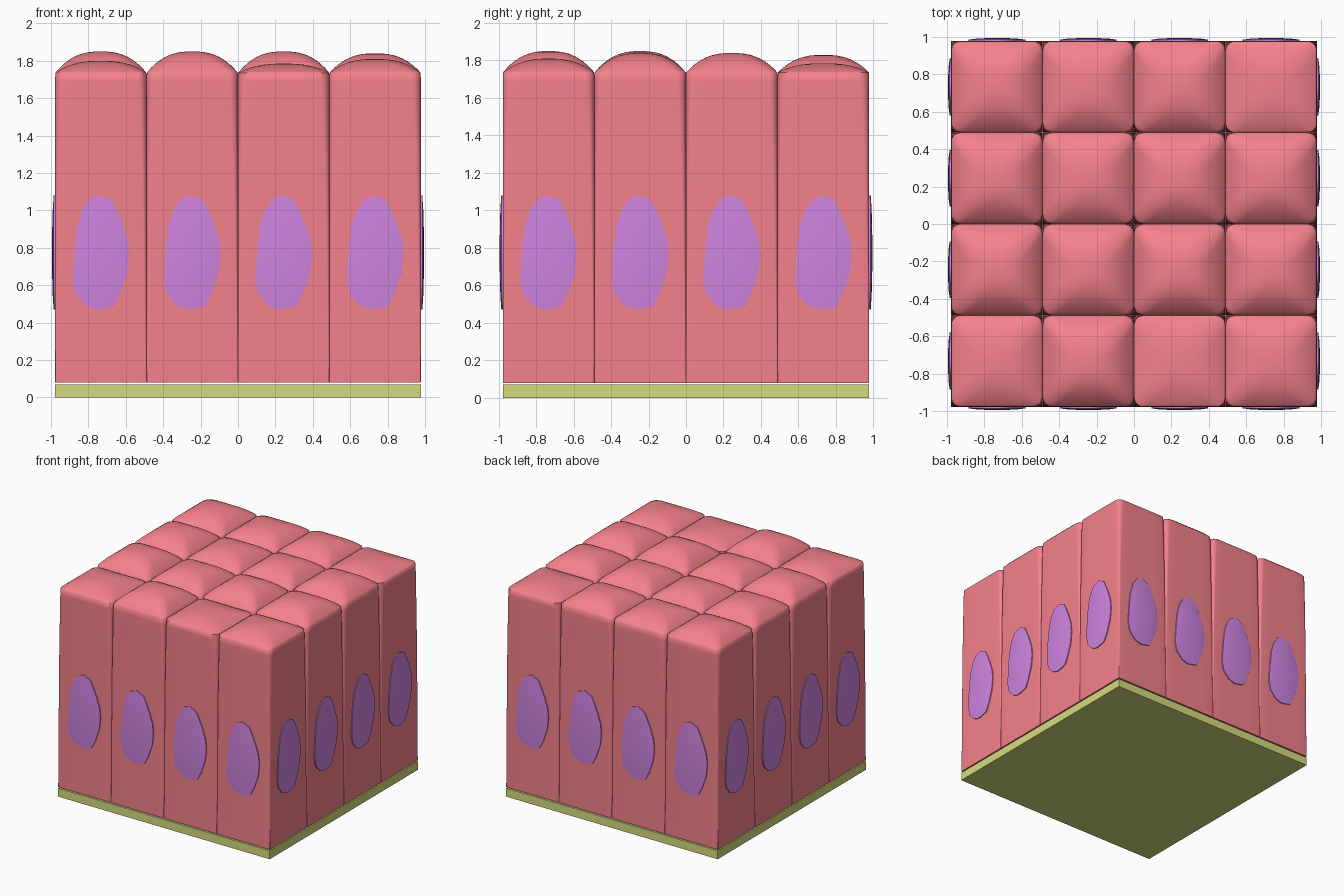
import bpy, bmesh, math
from mathutils import Matrix, Vector

if "Cube" in bpy.data.objects:
    bpy.data.objects.remove(bpy.data.objects["Cube"])

N = 4
HALF = 0.2444
PITCH = 0.4888
CENTRES = [(i - 1.5) * PITCH for i in range(N)]
EDGE = 2 * PITCH

# dome heights, front row first
HEIGHTS = [(1.80, 1.85, 1.785, 1.81), (1.85, 1.84, 1.85, 1.84),
           (1.84, 1.83, 1.84, 1.84), (1.83, 1.82, 1.83, 1.785)]


def material(name, rgb):
    m = bpy.data.materials.new(name)
    m.diffuse_color = (*rgb, 1)
    m.use_nodes = True
    m.node_tree.nodes["Principled BSDF"].inputs["Base Color"].default_value = m.diffuse_color
    return m


PINK = material("cell_pink", (0.91, 0.22, 0.26))
PURPLE = material("nucleus_purple", (0.62, 0.23, 0.74))
OLIVE = material("membrane_olive", (0.66, 0.71, 0.21))


def loft(name, rings, mat, angle, tip=None):
    """Skin a stack of equal-length rings; close the start, and the end with a cap or tip."""
    bm = bmesh.new()
    rows = [[bm.verts.new(p) for p in r] for r in rings]
    n = len(rows[0])
    for a, b in zip(rows, rows[1:]):
        for k in range(n):
            bm.faces.new((a[k], a[(k + 1) % n], b[(k + 1) % n], b[k]))
    bm.faces.new(rows[0][::-1])
    if tip is None:
        bm.faces.new(rows[-1])
    else:
        t = bm.verts.new(tip)
        for k in range(n):
            bm.faces.new((rows[-1][k], rows[-1][(k + 1) % n], t))
    bmesh.ops.recalc_face_normals(bm, faces=bm.faces)
    me = bpy.data.meshes.new(name)
    bm.to_mesh(me)
    bm.free()
    me.materials.append(mat)
    ob = bpy.data.objects.new(name, me)
    bpy.context.collection.objects.link(ob)
    bpy.ops.object.select_all(action='DESELECT')
    ob.select_set(True)
    bpy.context.view_layer.objects.active = ob
    bpy.ops.object.shade_smooth_by_angle(angle=math.radians(angle))
    return ob


def rounded_square(half, radius, z):
    """Square ring with rounded corners and a few points along each side."""
    pts = []
    c = half - radius
    for q in range(4):
        rot = Matrix.Rotation(q * math.pi / 2, 3, 'Z')
        for s in (-0.6, -0.2, 0.2, 0.6):
            pts.append(rot @ Vector((half, s * c, z)))
        for k in range(7):
            a = k * math.pi / 12
            pts.append(rot @ Vector((c + radius * math.cos(a), c + radius * math.sin(a), z)))
    return pts


def cell(name, x, y, top):
    # column walls, corners softening upward
    rings = [rounded_square(HALF, r, z) for z, r in
             ((0.08, 0.005), (0.6, 0.012), (1.2, 0.025), (1.6, 0.04), (1.69, 0.045))]
    # domed apical surface
    base = 1.735
    rings.append(rounded_square(HALF - 0.001, 0.05, base))
    for t in (0.96, 0.9, 0.82, 0.72, 0.6, 0.46, 0.3, 0.14):
        half = HALF * t
        r = half * (0.2 + 0.75 * (1 - t))
        rings.append(rounded_square(half, r, base + (top - base) * (1 - t ** 2.6)))
    ob = loft(name, rings, PINK, 60, (0, 0, top))
    ob.location = (x, y, 0)


# egg-like nucleus outline: (sideways, height)
OUTLINE = [(-0.02, 0.47), (0.07, 0.49), (0.105, 0.56), (0.14, 0.66), (0.152, 0.76),
           (0.145, 0.84), (0.115, 0.93), (0.085, 1.00), (0.06, 1.05), (0.0, 1.08),
           (-0.06, 1.06), (-0.10, 1.00), (-0.125, 0.92), (-0.14, 0.80),
           (-0.152, 0.63), (-0.135, 0.55), (-0.08, 0.49)]


def nucleus(name, along, turn):
    def ring(scale, depth):
        return [(u * scale, -depth, 0.77 + (z - 0.77) * scale) for u, z in OUTLINE]
    rings = [ring(1, -0.02), ring(1, 0.008), ring(0.75, 0.013), ring(0.4, 0.016)]
    ob = loft(name, rings, PURPLE, 60, (0, -0.017, 0.77))
    ob.matrix_world = (Matrix.Rotation(turn, 4, 'Z')
                       @ Matrix.Translation((along, -EDGE, 0)))


# cells and basement membrane tiles
for j, y in enumerate(CENTRES):
    for i, x in enumerate(CENTRES):
        cell(f"cell_{j}_{i}", x, y, HEIGHTS[j][i])
        h = HALF
        square = [(-h, -h), (h, -h), (h, h), (-h, h)]
        tile = loft(f"membrane_tile_{j}_{i}",
                    [[(u, v, z) for u, v in square] for z in (0, 0.07)], OLIVE, 30)
        tile.location = (x, y, 0)

# nuclei showing on the four outer walls
for s, side in enumerate(("front", "right", "back", "left")):
    for i, a in enumerate(CENTRES):
        nucleus(f"nucleus_{side}_{i}", a, s * math.pi / 2)
